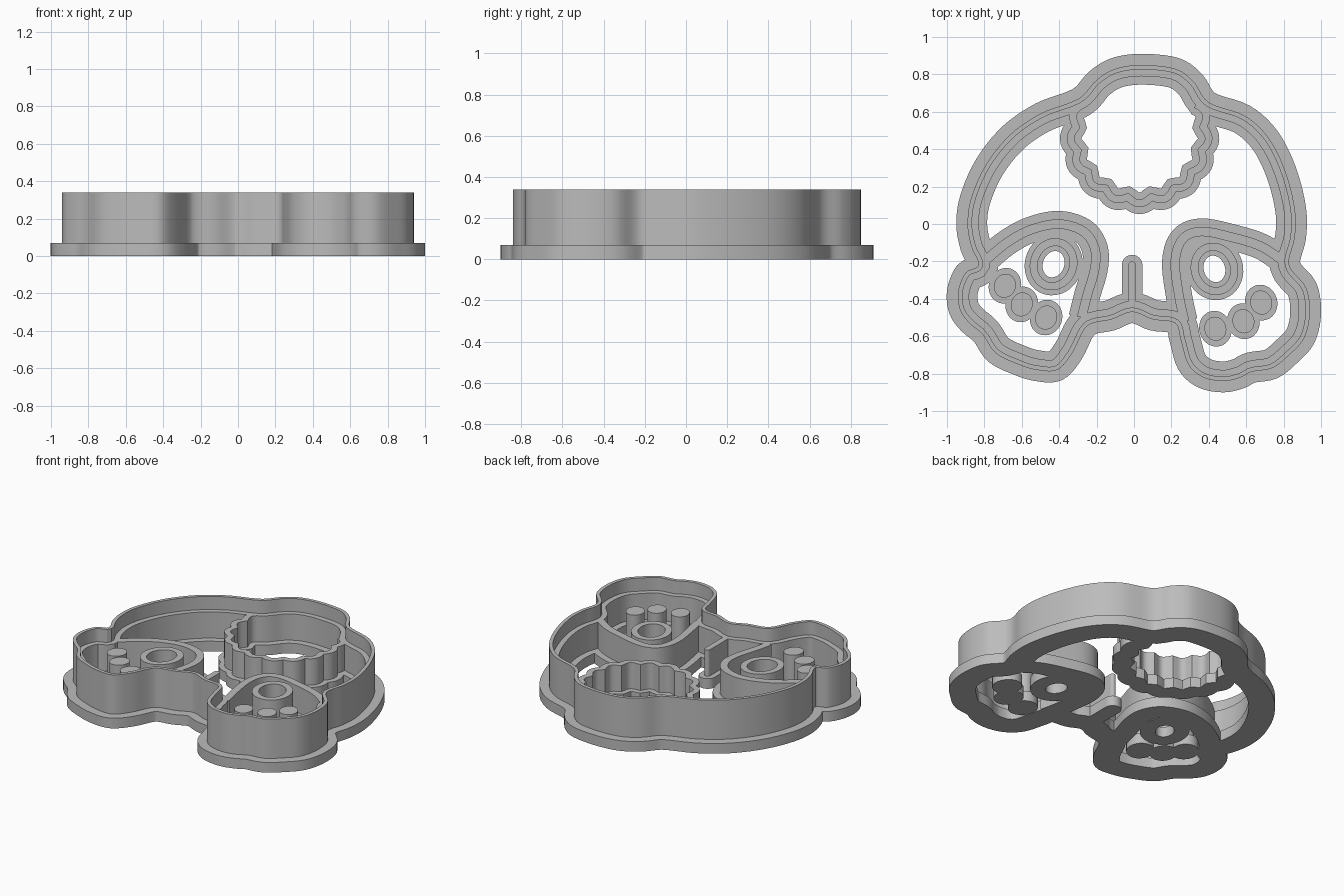
import bpy, bmesh, math
from mathutils import Vector, Matrix

cube = bpy.data.objects.get("Cube")
if cube:
    bpy.data.objects.remove(cube, do_unlink=True)

# Heights of the foot flange, the imprint ridges and the cutting blade
FOOT, RIDGE, BLADE = .07, .25, .34

grey = bpy.data.materials.new("plain grey plastic")
grey.use_nodes = True
grey.diffuse_color = (.5, .5, .5, 1)
grey.node_tree.nodes["Principled BSDF"].inputs["Base Color"].default_value = (.5, .5, .5, 1)


def finish(name, bm):
    """Turn a bmesh into a named, coloured object with smooth curves and sharp edges."""
    bmesh.ops.recalc_face_normals(bm, faces=bm.faces)
    mesh = bpy.data.meshes.new(name)
    bm.to_mesh(mesh)
    bm.free()
    mesh.materials.append(grey)
    obj = bpy.data.objects.new(name, mesh)
    bpy.context.collection.objects.link(obj)
    bpy.ops.object.select_all(action='DESELECT')
    obj.select_set(True)
    bpy.context.view_layer.objects.active = obj
    bpy.ops.object.shade_smooth_by_angle(angle=math.radians(30))
    return obj


def spline(points, closed=False, steps=5):
    """Smooth curve through the given points."""
    pts = [Vector(p) for p in points]
    n = len(pts)

    def pick(i):
        return pts[i % n] if closed else pts[max(0, min(n - 1, i))]

    result = []
    for i in range(n if closed else n - 1):
        a, b, c, d = (pick(i + k) for k in (-1, 0, 1, 2))
        for s in range(steps):
            t = s / steps
            result.append(b + (c - a) * t / 2
                          + (a - b * 2.5 + c * 2 - d / 2) * t ** 2
                          + (b * 3 - a - c * 3 + d) * t ** 3 / 2)
    if not closed:
        result.append(pts[-1])
    return result


def sweep(name, path, profile, closed=False):
    """Sweep a (sideways offset, height) profile along a flat path."""
    bm = bmesh.new()
    n, m = len(path), len(profile)
    rings = []
    for i, p in enumerate(path):
        before = path[i - 1] if closed or i else p
        after = path[(i + 1) % n] if closed or i < n - 1 else p
        along = (after - before).normalized()
        side = Vector((-along.y, along.x))
        rings.append([bm.verts.new((*(p + side * off), z)) for off, z in profile])
    for i in range(n if closed else n - 1):
        r, q = rings[i], rings[(i + 1) % n]
        for j in range(m):
            k = (j + 1) % m
            bm.faces.new((r[j], r[k], q[k], q[j]))
    if not closed:
        bm.faces.new(rings[0])
        bm.faces.new(rings[-1])
    return finish(name, bm)


def ridge_profile(foot, ridge):
    """Symmetrical upside-down T section."""
    return [(-foot, 0), (foot, 0), (foot, FOOT), (ridge, FOOT), (ridge, RIDGE),
            (-ridge, RIDGE), (-ridge, FOOT), (-foot, FOOT)]


def pad(name, center, foot, ridge, stretch=1, tilt=0):
    """Solid oval post standing on a wider oval foot."""
    bm = bmesh.new()
    for radius, low, high in ((foot, 0, FOOT), (ridge, FOOT / 2, RIDGE)):
        place = (Matrix.Translation((*center, (low + high) / 2))
                 @ Matrix.Rotation(tilt, 4, 'Z')
                 @ Matrix.Diagonal((1, stretch, 1, 1)))
        bmesh.ops.create_cone(bm, cap_ends=True, segments=32, radius1=radius,
                              radius2=radius, depth=high - low, matrix=place)
    return finish(name, bm)


# Outer outline, anticlockwise from the top of the tail
tail_left = [(.04, .85), (-.1, .83), (-.2, .77), (-.27, .69), (-.34, .65)]
body_left = [(-.5, .59), (-.66, .48), (-.79, .32), (-.87, .14), (-.89, 0), (-.87, -.12)]
paw_left = [(-.83, -.22), (-.9, -.26), (-.94, -.36), (-.93, -.46), (-.88, -.53),
            (-.81, -.59), (-.74, -.69), (-.62, -.75), (-.52, -.78), (-.41, -.78),
            (-.33, -.69), (-.27, -.57)]
underside = [(-.22, -.53), (-.12, -.51), (-.01, -.47), (.1, -.51), (.22, -.53)]
paw_right = [(.25, -.62), (.29, -.75), (.37, -.82), (.48, -.84), (.57, -.82),
             (.63, -.79), (.74, -.77), (.83, -.7), (.91, -.61), (.94, -.48),
             (.92, -.34), (.83, -.22)]
body_right = [(.86, -.07), (.86, .08), (.81, .28), (.72, .46), (.59, .58), (.4, .65)]
tail_right = [(.32, .76), (.22, .83)]
outline = tail_left + body_left + paw_left + underside + paw_right + body_right + tail_right

# Stepped section: wide foot, inner ledge, thin blade
wall = [(-.06, 0), (.105, 0), (.105, FOOT), (.06, FOOT), (.06, RIDGE), (.024, RIDGE),
        (.024, BLADE), (0, BLADE), (0, FOOT), (-.06, FOOT)]
sweep("outer_cutter_wall", spline(outline, closed=True), wall, closed=True)

# Upper edges of the two paws
arcs = {
    "right_paw_arc": [(-.8, -.2), (-.68, -.1), (-.55, -.03), (-.4, 0), (-.27, -.04),
                      (-.21, -.13), (-.21, -.24), (-.25, -.38), (-.28, -.5)],
    "left_paw_arc": [(.8, -.2), (.68, -.12), (.52, -.07), (.36, -.04), (.26, -.08),
                     (.22, -.2), (.24, -.38), (.27, -.52)],
}
for name, points in arcs.items():
    sweep(name, spline(points), ridge_profile(.07, .025))

# Scalloped lower edge of the tail
fluff = []
steps, scallops = 132, 11
for i in range(steps + 1):
    angle = math.radians(152 + 236 * i / steps)
    radius = .34 + .03 * abs(math.sin(math.pi * scallops * i / steps))
    fluff.append(Vector((.03 + radius * math.cos(angle), .48 + radius * math.sin(angle))))
sweep("tail_fluff_edge", fluff, ridge_profile(.057, .02))

# Short line between the legs, with a rounded tip
sweep("leg_divider", [Vector((-.01, -.46)), Vector((-.01, -.22))], ridge_profile(.055, .02))
pad("leg_divider_tip", (-.01, -.22), .055, .02)

# Paw soles: an oval ring and three toe pads each
soles = {
    "right": ((-.43, -.215), -.35, [(-.69, -.33), (-.6, -.43), (-.47, -.5)]),
    "left": ((.43, -.24), .3, [(.68, -.42), (.585, -.52), (.435, -.56)]),
}
for side, (center, tilt, toes) in soles.items():
    turn = Matrix.Rotation(tilt, 2)
    oval = []
    for i in range(48):
        a = math.tau * i / 48
        oval.append(Vector(center) + turn @ Vector((.105 * math.cos(a), .12 * math.sin(a))))
    sweep(side + "_sole_ring", oval, ridge_profile(.048, .021), closed=True)
    for number, toe in enumerate(toes, 1):
        pad(f"{side}_toe_pad_{number}", toe, .086, .058, stretch=1.12, tilt=tilt)
